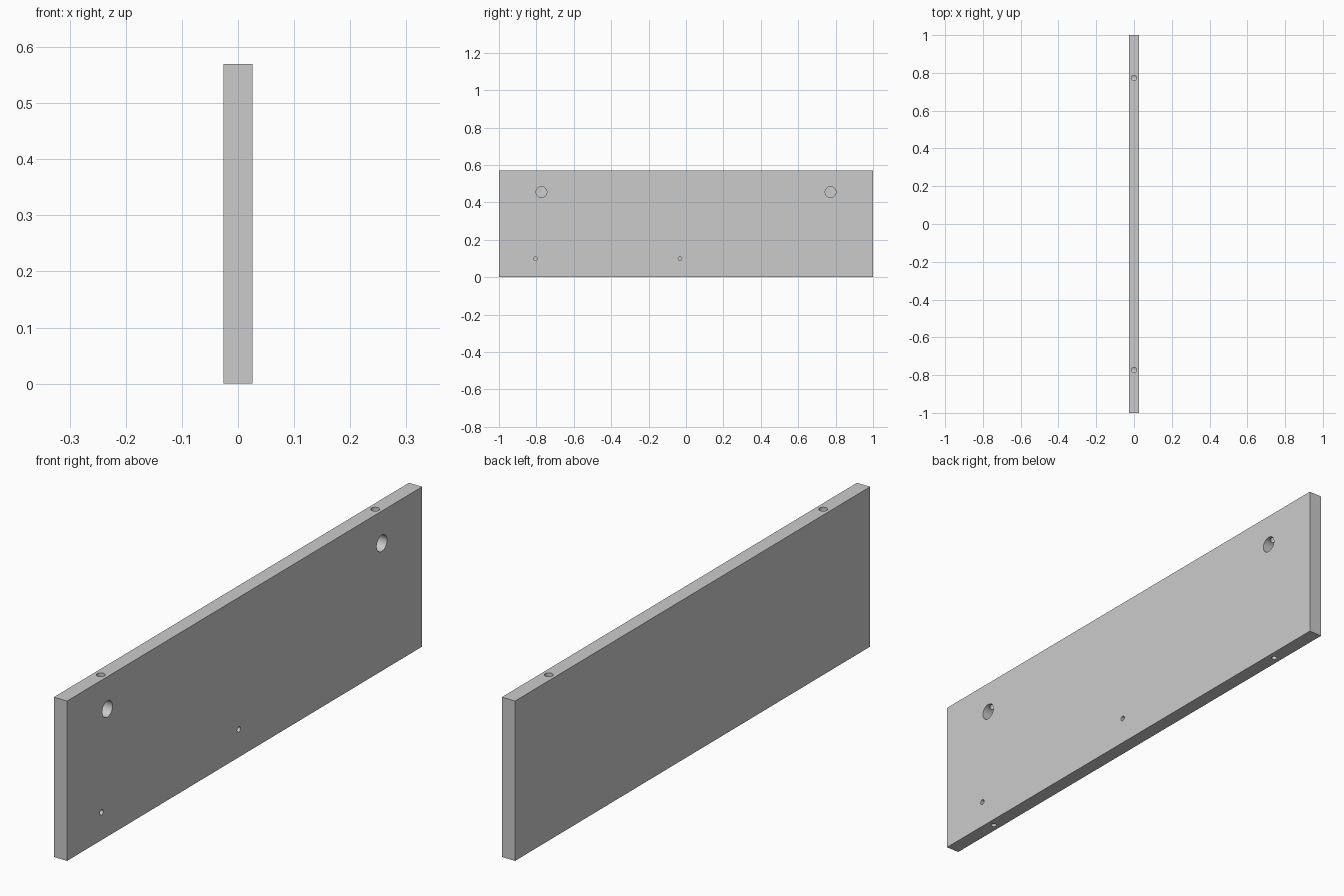
import bpy
from math import pi

if "Cube" in bpy.data.objects:
    bpy.data.objects.remove(bpy.data.objects["Cube"])

T, L, H = 0.026, 1.0, 0.57      # half thickness, half length, height
EPS = 0.01                      # cutter overshoot past the surface

# Panel
bpy.ops.mesh.primitive_cube_add(size=1, location=(0, 0, H / 2))
panel = bpy.context.object
panel.name = "side_panel"
panel.scale = (2 * T, 2 * L, H)
bpy.ops.object.transform_apply(location=True, scale=True)


def drill(name, radius, lo, hi, axis, at):
    """Cut a blind round hole running from lo to hi along the axis."""
    mid = (lo + hi) / 2
    loc = (mid, *at) if axis == 'X' else (*at, mid)
    rot = (0, pi / 2, 0) if axis == 'X' else (0, 0, 0)
    bpy.ops.mesh.primitive_cylinder_add(vertices=48, radius=radius, depth=hi - lo,
                                        location=loc, rotation=rot)
    cutter = bpy.context.object
    cutter.name = name
    cutter.hide_render = True
    bpy.context.view_layer.objects.active = panel
    mod = panel.modifiers.new(name, 'BOOLEAN')
    mod.operation, mod.solver, mod.object = 'DIFFERENCE', 'EXACT', cutter
    bpy.ops.object.modifier_apply(modifier=mod.name)
    bpy.data.objects.remove(cutter, do_unlink=True)


for y in (-0.773, 0.773):
    # Cam lock pocket, the bolt hole above that meets it, and the bottom pin hole
    drill("cam_hole", 0.029, T - 0.04, T + EPS, 'X', (y, 0.455))
    drill("bolt_hole", 0.0145, 0.455, H + EPS, 'Z', (0, y))
    drill("pin_hole", 0.0095, -EPS, 0.1, 'Z', (0, y))

# Small screw holes low on the right face
for y in (-0.805, -0.032):
    drill("screw_hole", 0.0095, T - 0.035, T + EPS, 'X', (y, 0.099))

# Smooth hole walls, crisp edges
bpy.ops.object.select_all(action='DESELECT')
panel.select_set(True)
bpy.context.view_layer.objects.active = panel
bpy.ops.object.shade_smooth_by_angle(angle=pi / 6)
